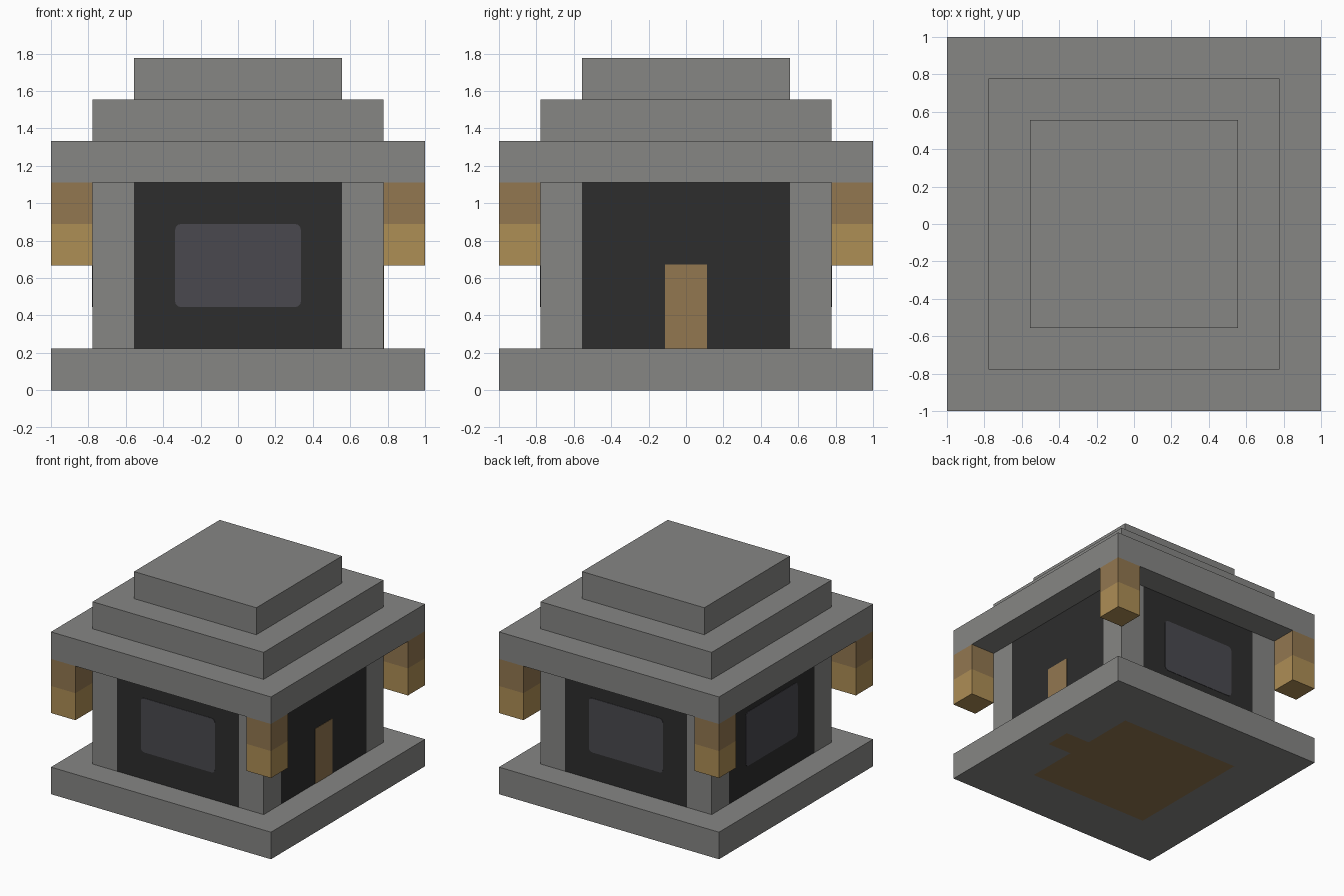
import bpy
import bmesh
from math import pi
from mathutils import Matrix, Vector

U = 1 / 9  # block module

if "Cube" in bpy.data.objects:
    bpy.data.objects.remove(bpy.data.objects["Cube"])


def linear(c):
    return c / 12.92 if c <= 0.04045 else ((c + 0.055) / 1.055) ** 2.4


def material(name, hex_code):
    rgb = [linear(int(hex_code[i:i + 2], 16) / 255) for i in (0, 2, 4)]
    mat = bpy.data.materials.new(name)
    mat.use_nodes = True
    mat.diffuse_color = (*rgb, 1)
    bsdf = mat.node_tree.nodes["Principled BSDF"]
    bsdf.inputs["Base Color"].default_value = (*rgb, 1)
    bsdf.inputs["Roughness"].default_value = 0.9
    return mat


STONE = material("grey stone", "868684")
WALL = material("charcoal wall", "2d2d2d")
GLASS = material("smoky glass", "4a494f")
WOOD = material("brown wood", "927750")
GOLD = material("light wood", "ae8e55")


def box(name, low, high, mats, cuts=(), rule=None, turn=0.0, corner=0.0):
    """Box between two corners, sliced by (axis, position) cuts and coloured by a rule."""
    low, high = Vector(low), Vector(high)
    size = high - low
    bm = bmesh.new()
    bmesh.ops.create_cube(bm, size=1)
    bmesh.ops.transform(bm, verts=bm.verts, matrix=Matrix.Translation(
        (low + high) / 2) @ Matrix.Diagonal((*size, 1)))
    if corner:
        edges = [e for e in bm.edges
                 if abs(e.verts[0].co.y - e.verts[1].co.y) > size.y / 2]
        bmesh.ops.bevel(bm, geom=edges, offset=corner, segments=3,
                        profile=0.5, affect='EDGES')
    for axis, pos in cuts:
        normal = Vector((axis == 0, axis == 1, axis == 2))
        bmesh.ops.bisect_plane(bm, geom=bm.verts[:] + bm.edges[:] + bm.faces[:],
                               plane_co=normal * pos, plane_no=normal)
    bm.normal_update()
    if rule:
        for f in bm.faces:
            f.material_index = rule(f.calc_center_median(), f.normal)
    bm.transform(Matrix.Rotation(turn, 4, 'Z'))
    mesh = bpy.data.meshes.new(name)
    bm.to_mesh(mesh)
    bm.free()
    for m in mats:
        mesh.materials.append(m)
    obj = bpy.data.objects.new(name, mesh)
    bpy.context.scene.collection.objects.link(obj)
    return obj


def slab(name, half, z0, z1, mats=(STONE,), **kw):
    return box(name, (-half, -half, z0), (half, half, z1), mats, **kw)


# Base slab, with the wooden floor and doorway strip showing on its underside
def floor_rule(c, n):
    room = max(abs(c.x), abs(c.y)) < 5 * U
    doorway = 5 * U < c.x < 7 * U and abs(c.y) < U
    return int(n.z < -0.5 and (room or doorway))


slab("base", 9 * U, 0, 2 * U, (STONE, WOOD), rule=floor_rule,
     cuts=[(0, -5 * U), (0, 5 * U), (0, 7 * U),
           (1, -5 * U), (1, -U), (1, U), (1, 5 * U)])


# Cabin with stone corner pillars flush with the dark walls
def wall_rule(c, n):
    return int(abs(n.z) < 0.5 and min(abs(c.x), abs(c.y)) < 5 * U)


slab("cabin", 7 * U, 2 * U, 10 * U, (STONE, WALL), rule=wall_rule,
     cuts=[(a, s * 5 * U) for a in (0, 1) for s in (-1, 1)])

# Stepped roof
for i, name in enumerate(("roof_eaves", "roof_middle", "roof_top")):
    slab(name, (9 - 2 * i) * U, (10 + 2 * i) * U, (12 + 2 * i) * U)

# Windows on front, back and the -x side
FACE = 7 * U
for name, turn in (("front_window", 0), ("back_window", pi), ("side_window", -pi / 2)):
    box(name, (-0.336, -FACE - 0.003, 4 * U), (0.336, -FACE + 0.003, 8 * U),
        (GLASS,), turn=turn, corner=0.03)

# Door on the +x side
box("door", (-U, -FACE - 0.003, 2 * U), (U, -FACE + 0.003, 0.673),
    (WOOD,), turn=pi / 2)

# Hanging corner brackets, darker on the upper half
for i, name in enumerate(("front_right", "front_left", "back_left", "back_right")):
    box(name + "_bracket", (-9 * U, -9 * U, 6 * U), (-7 * U, -7 * U, 10 * U),
        (GOLD, WOOD), cuts=[(2, 8 * U)], turn=i * pi / 2,
        rule=lambda c, n: int(c.z > 8 * U))
